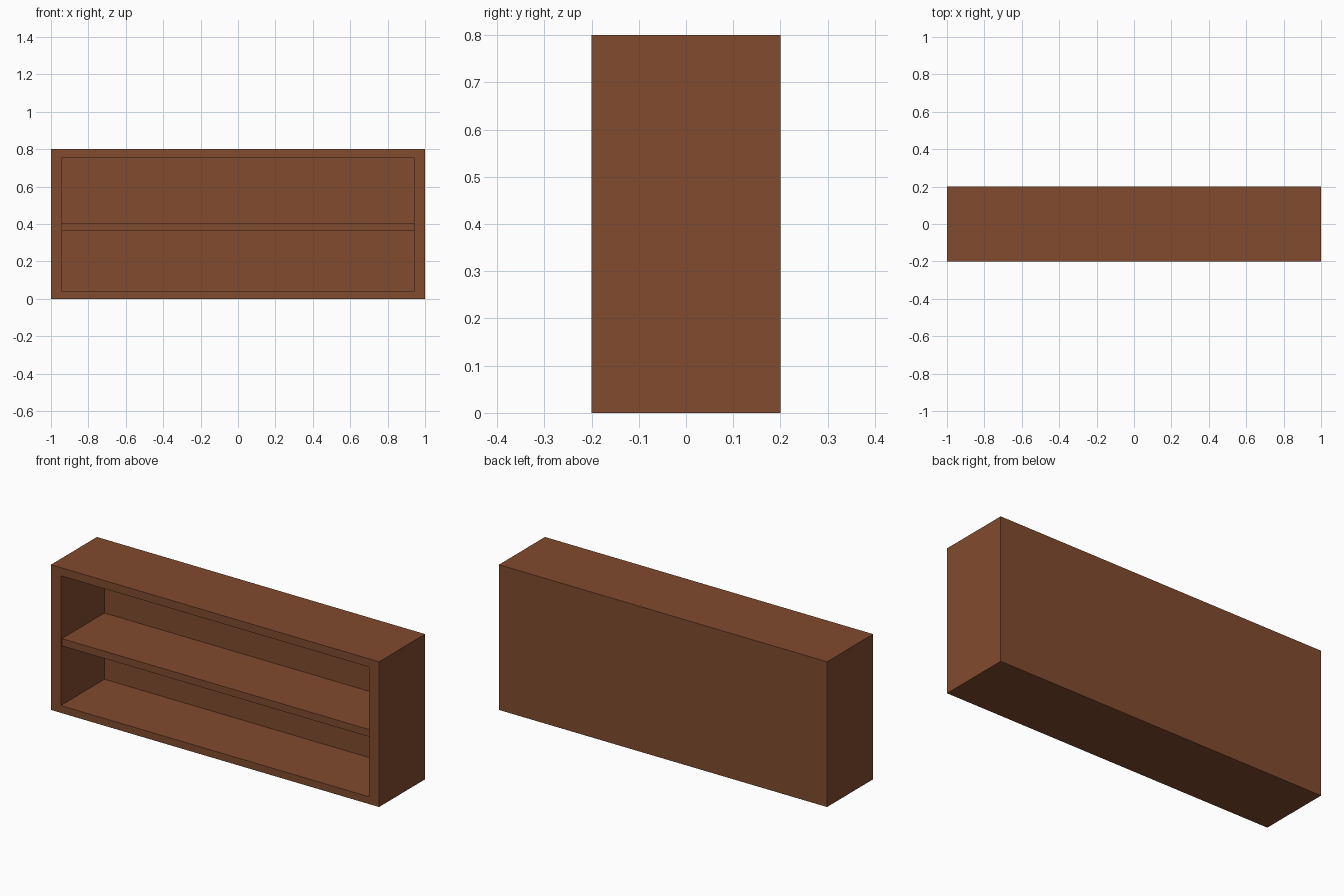
import bpy

if "Cube" in bpy.data.objects:
    bpy.data.objects.remove(bpy.data.objects["Cube"])

wood = bpy.data.materials.new("brown wood")
wood.diffuse_color = (0.222, 0.070, 0.028, 1)
wood.use_nodes = True
wood.node_tree.nodes["Principled BSDF"].inputs["Base Color"].default_value = wood.diffuse_color


def box(name, x, y, z):
    """Box spanning the given (min, max) ranges."""
    spans = (x, y, z)
    bpy.ops.mesh.primitive_cube_add(size=1, location=[(a + b) / 2 for a, b in spans])
    ob = bpy.context.object
    ob.name = name
    ob.scale = [b - a for a, b in spans]
    bpy.ops.object.transform_apply(location=False, rotation=False, scale=True)
    ob.data.materials.append(wood)
    return ob


W, D, H = 1.0, 0.2, 0.8     # half width, half depth, height
INNER = 0.94                # half width of the opening
BACK = 0.18                 # inner face of the back panel

# Carcass: sides, top and bottom boards
for name, s in (("left_side", -1), ("right_side", 1)):
    box(name, sorted((s * INNER, s * W)), (-D, BACK), (0, H))
box("bottom_board", (-INNER, INNER), (-D, BACK), (0, 0.04))
box("top_board", (-INNER, INNER), (-D, BACK), (0.755, H))

# Back panel closes the whole rear
box("back_panel", (-W, W), (BACK, D), (0, H))

# Middle shelf, set slightly back from the front edge
box("middle_shelf", (-INNER, INNER), (-0.19, BACK), (0.365, 0.405))
